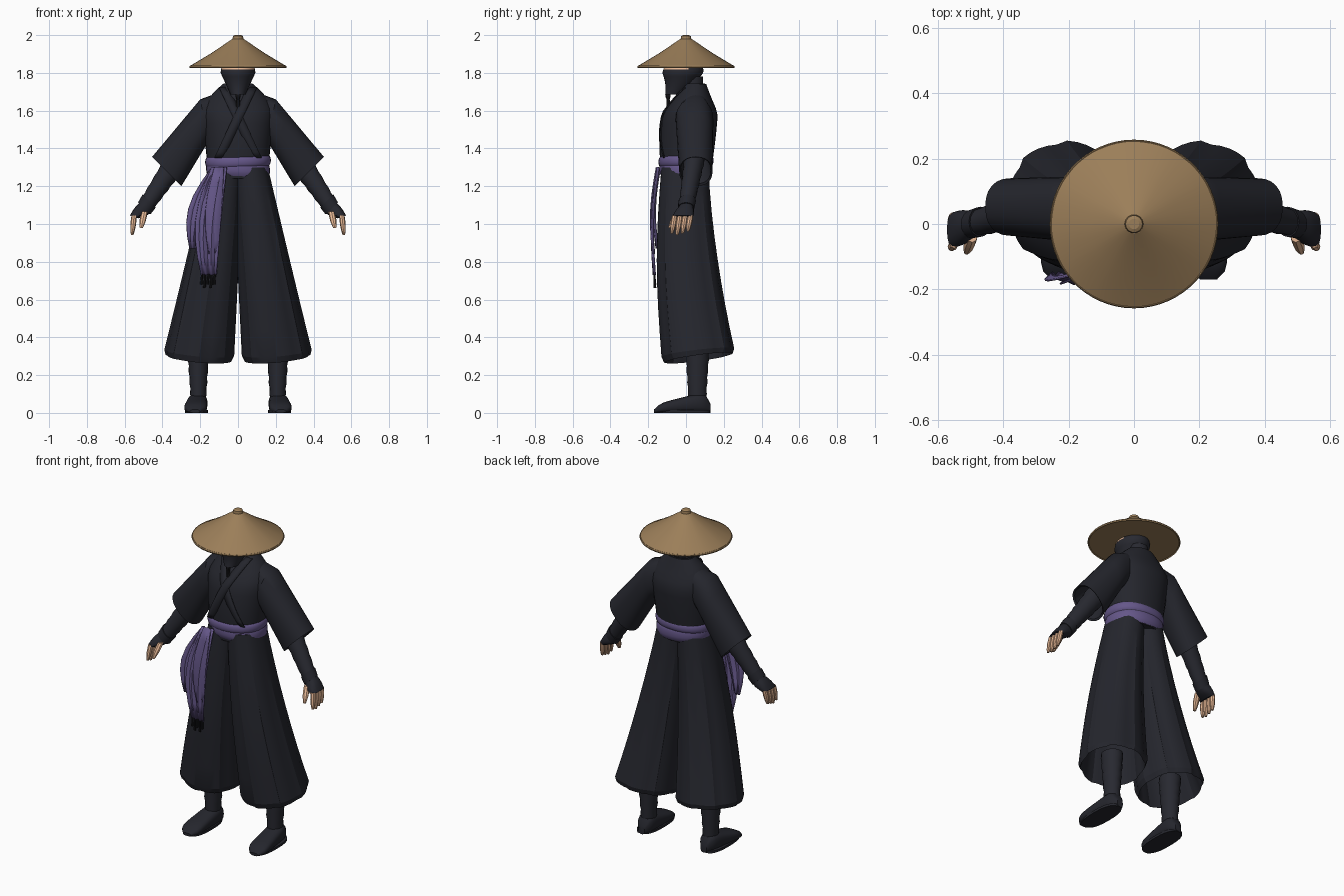
import bpy, bmesh, math
from mathutils import Vector

if "Cube" in bpy.data.objects:
    bpy.data.objects.remove(bpy.data.objects["Cube"], do_unlink=True)


def material(name, red, green, blue):
    mat = bpy.data.materials.new(name)
    mat.use_nodes = True
    mat.diffuse_color = (red, green, blue, 1)
    shader = mat.node_tree.nodes["Principled BSDF"]
    shader.inputs["Base Color"].default_value = (red, green, blue, 1)
    shader.inputs["Roughness"].default_value = 0.9
    return mat


cloth = material("charcoal cloth", .018, .019, .026)
wrapping = material("dark wrapping", .021, .022, .03)
purple = material("purple sash", .13, .095, .25)
straw = material("woven straw", .33, .21, .1)
skin = material("skin", .8, .48, .3)
cord = material("black cord", .01, .01, .012)


def mix(start, end, factor):
    return start + (end - start) * factor


def steps(count):
    return [i / count for i in range(count + 1)]


def finish(name, bm, mat, angle):
    """Turn a bmesh into a named object with angle-limited smooth shading."""
    bmesh.ops.recalc_face_normals(bm, faces=bm.faces)
    mesh = bpy.data.meshes.new(name)
    bm.to_mesh(mesh)
    bm.free()
    obj = bpy.data.objects.new(name, mesh)
    bpy.context.collection.objects.link(obj)
    mesh.materials.append(mat)
    bpy.ops.object.select_all(action='DESELECT')
    obj.select_set(True)
    bpy.context.view_layer.objects.active = obj
    bpy.ops.object.shade_smooth_by_angle(angle=math.radians(angle))
    return obj


def loft(name, sections, mat, sides=20, square=2, pleat=0, mirror=1, angle=35):
    """Skin rings given as (centre, half axis, half axis); mirror=-1 flips x."""
    bm = bmesh.new()
    rings = []
    for index, (centre, across, along) in enumerate(sections):
        fold = pleat * min(1, index / 3)
        ring = []
        for i in range(sides):
            turn = math.tau * i / sides
            c, s = math.cos(turn), math.sin(turn)
            c = math.copysign(abs(c) ** (2 / square), c)
            s = math.copysign(abs(s) ** (2 / square), s)
            point = centre + (across * c + along * s) * (1 - fold * (i % 5) / 5)
            ring.append(bm.verts.new((point.x * mirror, point.y, point.z)))
        rings.append(ring)
    for lower, upper in zip(rings, rings[1:]):
        for i in range(sides):
            j = (i + 1) % sides
            bm.faces.new((lower[i], lower[j], upper[j], upper[i]))
    bm.faces.new(rings[0])
    bm.faces.new(rings[-1])
    return finish(name, bm, mat, angle)


def level(z, width, depth, y=0, x=0, rise_x=0, rise_y=0):
    """Flat ring around a vertical part, optionally tilted."""
    return Vector((x, y, z)), Vector((width, 0, rise_x)), Vector((0, depth, rise_y))


def span(upper_x, upper_z, lower_x, lower_z, y, depth):
    """Ring across a limb between its upper and lower outline."""
    upper, lower = Vector((upper_x, y, upper_z)), Vector((lower_x, y, lower_z))
    return (upper + lower) / 2, (upper - lower) / 2, Vector((0, depth, 0))


def between(first, last, factor, scale=1):
    """Ring part of the way from one ring to another, resized."""
    centre, across, along = (a.lerp(b, factor) for a, b in zip(first, last))
    return centre, across * scale, along * scale


def strand(name, start, end, thick, tip, mat, mirror=1):
    """Short rounded rod, bulging slightly in the middle."""
    first, last = level(0, thick, thick), level(0, tip, tip)
    rings = []
    for f in steps(5):
        ring = between(first, last, f ** 3, 1 + .15 * math.sin(math.pi * f))
        rings.append((Vector(start).lerp(Vector(end), f), *ring[1:]))
    loft(name, rings, mat, 8, mirror=mirror)


def strip(name, rows, mat, folds, depth):
    """Pleated band of cloth; rows hold (centre, half width)."""
    bm = bmesh.new()
    grid = [[bm.verts.new(centre + Vector((half * (2 * i / folds - 1), depth * (i % 2), 0)))
             for i in range(folds + 1)] for centre, half in rows]
    for upper, lower in zip(grid, grid[1:]):
        for i in range(folds):
            bm.faces.new((upper[i], upper[i + 1], lower[i + 1], lower[i]))
    obj = finish(name, bm, mat, 35)
    obj.modifiers.new("thickness", 'SOLIDIFY').thickness = .006


def sash_end(name, start, end, width, bulge, sway, folds):
    """Hanging cloth that widens and swings outwards halfway down."""
    rows = []
    for f in steps(6):
        swell = math.sin(math.pi * f)
        centre = Vector(start).lerp(Vector(end), f) + Vector((sway * swell, -.02 * swell, 0))
        rows.append((centre, width + bulge * swell))
    strip(name, rows, purple, folds, .011)


# Jacket body: broad chest closing into sloped shoulders
def jacket_size(z):
    f = (z - 1.24) / .5
    slope = max(0, (f - .7) / .3)
    width = (.155 + .05 * f) * (1 - .6 * slope ** 1.5)
    depth = (.128 + .02 * math.sin(math.pi * f)) * (1 - .55 * slope)
    return width, depth, .05 * f * f


def chest_y(x, z):
    width, depth, y = jacket_size(z)
    return y - depth * max(0, 1 - abs(x / width) ** 2.2) ** .45


loft("jacket", [level(z, *jacket_size(z)) for z in (mix(1.24, 1.74, f) for f in steps(12))],
     cloth, 32, 2.2)

# Crossed lapels running into the sash, and the collar
for side, name in ((-1, "under_lapel"), (1, "over_lapel")):
    rows = []
    for f in steps(12):
        x, z = side * mix(.075, -.1, f), mix(1.725, 1.35, f)
        rows.append((Vector((x, chest_y(x, z) - .004 - .002 * side, z)), .026))
    strip(name, rows, cloth, 2, -.003)
loft("collar", [level(1.68, .11, .07, .05), level(1.745, .075, .055, .045),
                level(1.735, .065, .045, .045)], cloth, 24)

# Neck and masked head with a narrow jaw and the open eye strip
loft("neck", [level(1.66, .05, .05, .04), level(1.78, .055, .055, .035)], wrapping, 16)
rings = []
for f in steps(12):
    swell = mix(.42, 1, 2 * f) if f < .5 else max(.3, math.sin(math.pi * f) ** .6)
    rings.append(level(mix(1.685, 1.915, f), .092 * swell, .108 * swell,
                       -.01 - .055 * (1 - f) ** 3))
head = loft("masked_head", rings, wrapping, 24)
head.data.materials.append(skin)
for face in head.data.polygons:
    if 1.82 < face.center.z < 1.845 and face.center.y < .02:
        face.material_index = 1

# Chin cord with tassel
strand("chin_cord", (0, -.1, 1.72), (0, -.095, 1.68), .005, .005, cord)
strand("chin_tassel_knot", (0, -.095, 1.69), (0, -.095, 1.66), .012, .008, cord)
strand("chin_tassel", (0, -.095, 1.66), (0, -.09, 1.61), .009, .013, cord)


# Conical hat, hollow underneath, with a bound rim and a knob
def lathe(name, profile, sides, rib=0):
    loft(name, [level(z, r, r) for r, z in profile], straw, sides, pleat=rib, angle=25)


lathe("straw_hat", [(.02, 1.95), (.25, 1.83), (.257, 1.835), (.14, 1.905), (.03, 1.98)], 60, .008)
lathe("hat_rim", [(.25, 1.83), (.255, 1.825), (.258, 1.832), (.255, 1.838), (.248, 1.836)], 60)
lathe("hat_knob", [(.027, 1.965), (.029, 1.98), (.026, 1.995), (.016, 2)], 14)

# Sash: one broad winding with a second turn slanting across it
def winding(name, low, high, size, puff, rise_x, rise_y):
    rings = []
    for f in steps(6):
        out = size + puff * math.sin(math.pi * f) ** .5
        rings.append(level(mix(low, high, f), .155 + out, .127 + out, 0,
                           rise_x=rise_x, rise_y=rise_y))
    loft(name, rings, purple, 36, 2.2)


winding("sash_lower_turn", 1.25, 1.33, .003, .011, -.008, -.004)
winding("sash_upper_turn", 1.3, 1.365, .003, .016, .005, .004)

# Hanging sash ends and the fringe
sash_end("long_sash_end", (-.1, -.15, 1.3), (-.155, -.17, .73), .042, .027, -.03, 6)
sash_end("short_sash_end", (-.13, -.145, 1.29), (-.24, -.155, .87), .018, .036, -.025, 4)
sash_end("front_sash_end", (-.1, -.16, 1.3), (-.13, -.18, .84), .024, .018, -.015, 2)
for i in range(5):
    x = -.19 + .017 * i
    strand(f"sash_fringe_{i + 1}", (x, -.168, .735), (x - .005, -.164, .68 - .02 * (i % 2)),
           .005, .007, cord)


# Wide trouser leg: flares towards the hem, which rises outwards and backwards
def leg_ring(f, scale=1):
    inner, outer = mix(-.03, .02, f), mix(.158, .39, f)
    front, back = -.13 - .025 * math.sin(math.pi * min(f, 1)), .12 + .135 * f ** 1.5
    return level(mix(1.3, .32, f), (outer - inner) / 2 * scale, (back - front) / 2 * scale,
                 (front + back) / 2, (inner + outer) / 2, .015 * f ** 4, .022 * f ** 4)


for mirror, tag in ((1, "left"), (-1, "right")):
    rings = [leg_ring(f) for f in steps(8)]
    rings += [leg_ring(1.03, .93), leg_ring(1, .9), leg_ring(.75, .85)]
    loft(f"{tag}_trouser_leg", rings, cloth, 40, 2.15, .065, mirror, 18)

    # Wrapped shin, fuller towards the knee, and soft shoe
    rings = [level(mix(.07, .37, f), mix(.038, .058, f) + .004 * (i % 2),
                   mix(.045, .064, f) + .004 * (i % 2), .06, .21)
             for i, f in enumerate(steps(10))]
    loft(f"{tag}_shin", rings, wrapping, 18, mirror=mirror)
    rings = []
    for f in steps(12):
        round_off = max(.4, (1 - (2 * f - 1) ** 6) ** .5)
        height = mix(.06, .022, f) * round_off
        rings.append((Vector((mix(.21, .228, f), mix(.13, -.17, f), height)),
                      Vector((mix(.05, .064, f) * round_off, 0, 0)), Vector((0, 0, height))))
    loft(f"{tag}_shoe", rings, cloth, 20, 2.7, mirror=mirror)
    loft(f"{tag}_sole", [level(z, .06, .147, -.02, .22) for z in (0, .014)],
         cloth, 24, 2.6, mirror=mirror)

    # Wide sleeve with a hollow cuff
    collar_end = span(.09, 1.7, .09, 1.5, .05, .06)
    shoulder = span(.2, 1.66, .155, 1.44, .045, .1)
    cuff = span(.455, 1.355, .3, 1.2, .052, .088)
    rings = [collar_end] + [between(shoulder, cuff, f) for f in steps(4)]
    rings += [between(shoulder, cuff, .98, .9), between(shoulder, cuff, .6, .7)]
    loft(f"{tag}_sleeve", rings, cloth, 24, 2.3, mirror=mirror)

    # Forearm wrapping and half glove
    elbow = span(.36, 1.39, .28, 1.3, .045, .053)
    wrist = span(.525, 1.11, .468, 1.055, 0, .038)
    knuckles = span(.572, 1.045, .527, 1.03, -.018, .054)
    loft(f"{tag}_forearm", [between(elbow, wrist, f, 1 + .06 * (i % 2))
                            for i, f in enumerate(steps(10))], wrapping, 18, mirror=mirror)
    loft(f"{tag}_glove_cuff", [between(elbow, wrist, f, 1.15) for f in (.85, 1)],
         cloth, 16, mirror=mirror)
    loft(f"{tag}_glove", [between(wrist, knuckles, f, 1 + .12 * math.sin(math.pi * f))
                          for f in steps(4)], cloth, 16, 2.4, mirror=mirror)

    # Bare fingers and thumb
    for i in range(4):
        y = -.06 + .028 * i
        strand(f"{tag}_finger_{i + 1}", (.55, y, 1.045),
               (.56, y - .015, .943 + .008 * abs(i - 1)), .0135, .007, skin, mirror)
    strand(f"{tag}_thumb", (.495, -.04, 1.065), (.512, -.086, .98), .016, .008, skin, mirror)
